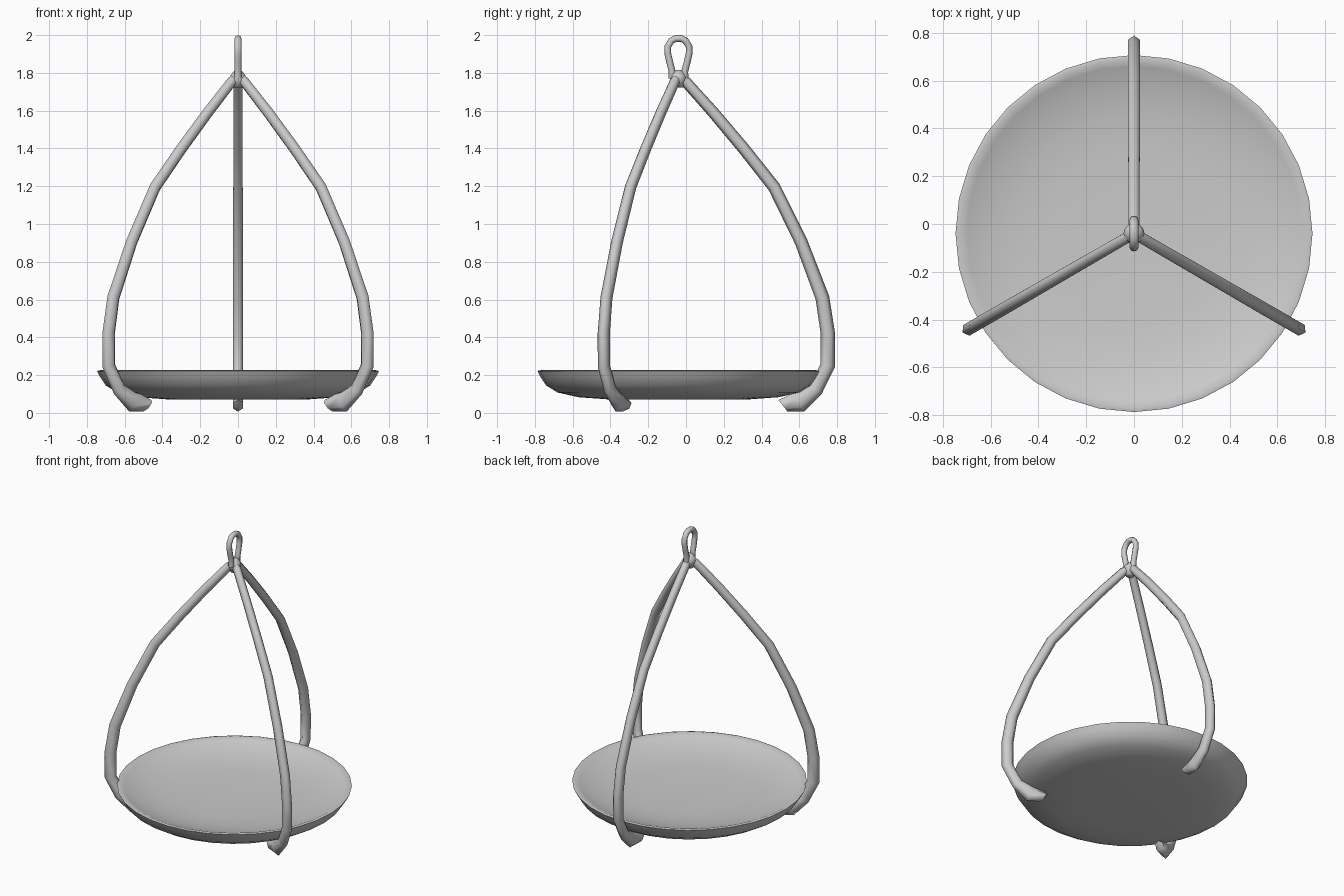
import bpy, bmesh, math
from mathutils import Vector

if "Cube" in bpy.data.objects:
    bpy.data.objects.remove(bpy.data.objects["Cube"])

CY = -0.04  # common axis of plate, arms and hanging loop


def finish(name, bm, angle=50):
    bmesh.ops.recalc_face_normals(bm, faces=bm.faces)
    me = bpy.data.meshes.new(name)
    bm.to_mesh(me)
    bm.free()
    ob = bpy.data.objects.new(name, me)
    bpy.context.collection.objects.link(ob)
    bpy.ops.object.select_all(action='DESELECT')
    ob.select_set(True)
    bpy.context.view_layer.objects.active = ob
    bpy.ops.object.shade_smooth_by_angle(angle=math.radians(angle))
    return ob


def sweep(name, path, angle, sides, end_dir=None):
    """Tube along (radius, z, half depth, half width) points in a vertical plane."""
    out = Vector((math.cos(angle), math.sin(angle), 0))
    side = Vector((-out.y, out.x, 0))
    pts = [Vector((p[0], p[1])) for p in path]
    bm = bmesh.new()
    rings = []
    for i, (r, z, d, w) in enumerate(path):
        t = Vector((0, 0))
        if i > 0:
            t += (pts[i] - pts[i - 1]).normalized()
        if i < len(pts) - 1:
            t += (pts[i + 1] - pts[i]).normalized()
        elif end_dir:
            t = Vector(end_dir)
        t.normalize()
        n = out * -t.y + Vector((0, 0, t.x))
        c = out * r + Vector((0, CY, z))
        rings.append([bm.verts.new(c + n * d * math.cos(a) + side * w * math.sin(a))
                      for a in (2 * math.pi * k / sides for k in range(sides))])
    for a, b in zip(rings, rings[1:]):
        for k in range(sides):
            j = (k + 1) % sides
            bm.faces.new((a[k], a[j], b[j], b[k]))
    bm.faces.new(rings[0])
    bm.faces.new(rings[-1])
    return finish(name, bm, 80)


def lathe(name, profile, sides):
    """Closed solid turned around the common axis, starting and ending on it."""
    bm = bmesh.new()
    vs = [bm.verts.new((r, CY, z)) for r, z in profile]
    es = [bm.edges.new(e) for e in zip(vs, vs[1:])]
    bmesh.ops.spin(bm, geom=vs + es, cent=(0, CY, 0), axis=(0, 0, 1),
                   angle=2 * math.pi, steps=sides, use_duplicate=False)
    bmesh.ops.remove_doubles(bm, verts=bm.verts, dist=1e-4)
    return finish(name, bm, 100)


# Shallow round plate with a thick body and gently dished top
lathe("plate", [(0, 0.07), (0.38, 0.072), (0.53, 0.083), (0.64, 0.108), (0.70, 0.145),
                (0.73, 0.19), (0.747, 0.222), (0.73, 0.226), (0.70, 0.213),
                (0.62, 0.187), (0.50, 0.165), (0.36, 0.155), (0, 0.15)], 32)

# Three bowed arms hooking under the plate
arm = [(0.0, 1.78, 0.026, 0.026), (0.04, 1.752, 0.029, 0.026), (0.185, 1.59, 0.031, 0.027),
       (0.345, 1.40, 0.032, 0.028), (0.507, 1.195, 0.033, 0.029), (0.65, 0.905, 0.034, 0.030),
       (0.762, 0.61, 0.037, 0.030), (0.791, 0.42, 0.038, 0.030), (0.790, 0.25, 0.039, 0.030),
       (0.727, 0.125, 0.040, 0.030), (0.64, 0.058, 0.057, 0.030), (0.553, 0.038, 0.038, 0.030)]
for i, deg in enumerate((90, 210, 330)):
    sweep(f"arm_{i + 1}", arm, math.radians(deg), 6, (-0.6, -0.47))

# Small hub where the arms meet
lathe("hub", [(0, 1.722), (0.026, 1.722), (0.044, 1.77), (0.038, 1.79), (0.015, 1.815),
              (0, 1.815)], 12)

# Teardrop hanging loop
half = [(0.034, 1.77), (0.034, 1.81), (0.047, 1.86), (0.057, 1.905),
        (0.056, 1.94), (0.037, 1.971), (0.015, 1.982)]
loop = half + [(-u, z) for u, z in reversed(half)]
sweep("hanging_loop", [(u, z, 0.018, 0.019) for u, z in loop], math.radians(90), 8)
